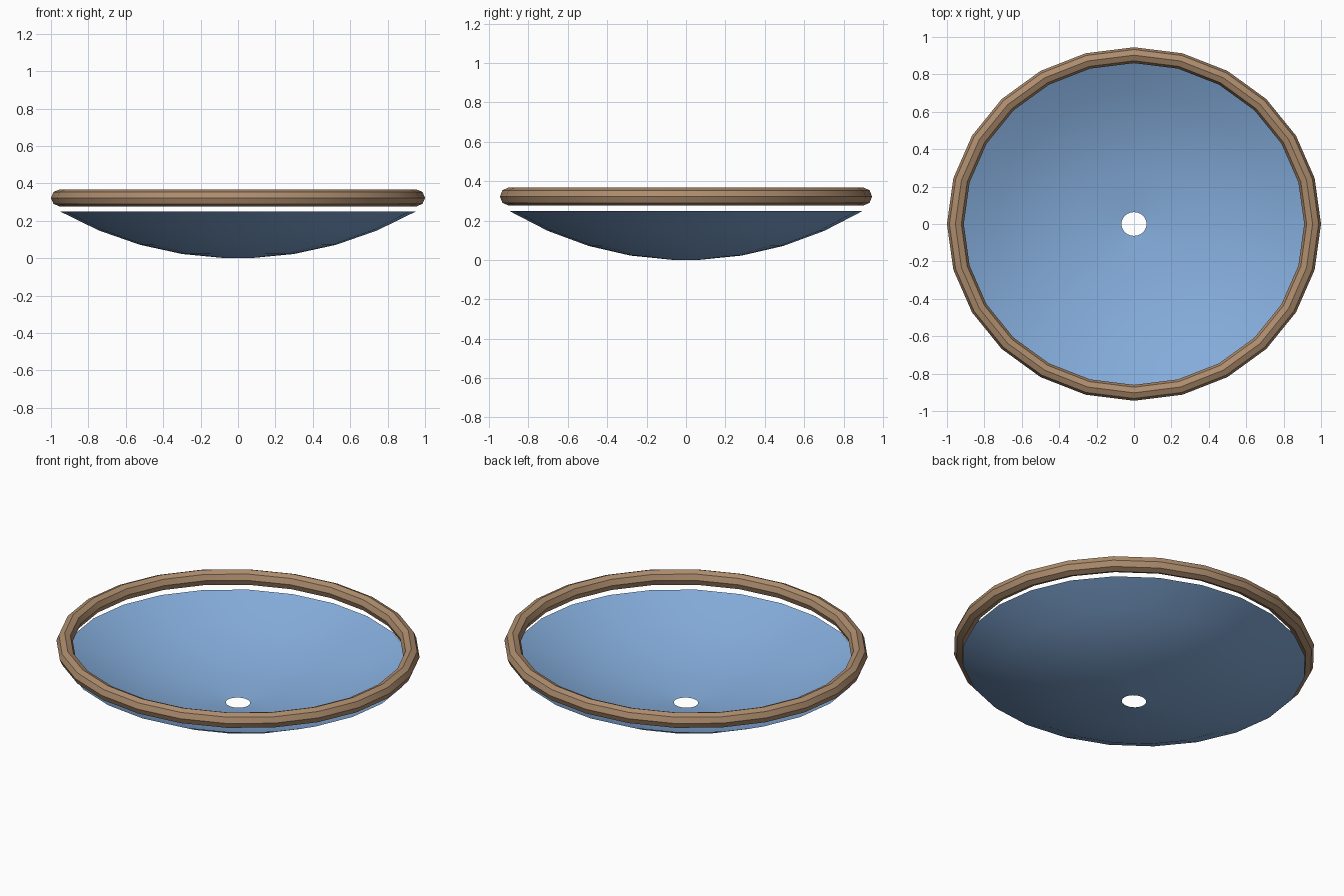
import bpy
import math

if "Cube" in bpy.data.objects:
    bpy.data.objects.remove(bpy.data.objects["Cube"], do_unlink=True)

SEGMENTS = 24
Y_SCALE = 0.945          # the whole dish is slightly oval


def material(name, rgb):
    mat = bpy.data.materials.new(name)
    mat.use_nodes = True
    mat.diffuse_color = (*rgb, 1)
    bsdf = mat.node_tree.nodes["Principled BSDF"]
    bsdf.inputs["Base Color"].default_value = (*rgb, 1)
    bsdf.inputs["Roughness"].default_value = 0.8
    return mat


def lathe(name, profile, mat, closed, sharp_angle):
    """Spin a list of (radius, z) points around z into an oval surface."""
    n = len(profile)
    verts, faces = [], []
    for s in range(SEGMENTS):
        a = math.tau * s / SEGMENTS
        verts += [(r * math.cos(a), r * math.sin(a) * Y_SCALE, z) for r, z in profile]
    for s in range(SEGMENTS):
        here, after = s * n, (s + 1) % SEGMENTS * n
        for i in range(n if closed else n - 1):
            j = (i + 1) % n
            faces.append((here + i, after + i, after + j, here + j))
    mesh = bpy.data.meshes.new(name)
    mesh.from_pydata(verts, [], faces)
    mesh.materials.append(mat)
    obj = bpy.data.objects.new(name, mesh)
    bpy.context.collection.objects.link(obj)
    bpy.ops.object.select_all(action='DESELECT')
    obj.select_set(True)
    bpy.context.view_layer.objects.active = obj
    bpy.ops.object.shade_smooth_by_angle(angle=math.radians(sharp_angle))
    return obj


blue = material("soft blue", (0.23, 0.41, 0.70))
brown = material("wood brown", (0.42, 0.265, 0.155))

# Rim: octagonal tube floating just above the bowl
rim_profile = [(0.955 + 0.045 * math.cos(math.tau * k / 8),
                0.322 + 0.045 * math.sin(math.tau * k / 8)) for k in range(8)]
lathe("rim", rim_profile, brown, True, 30)

# Bowl: thin shallow spherical cap with a round drain hole in the middle
R, START, END, RINGS = 1.93, 2.0, 29.5, 4
bowl_profile = []
for k in range(RINGS + 1):
    t = math.radians(START + (END - START) * k / RINGS)
    bowl_profile.append((R * math.sin(t), R * (1 - math.cos(t))))
base = bowl_profile[0][1]
bowl_profile = [(r, z - base) for r, z in bowl_profile]
bowl = lathe("bowl", bowl_profile[::-1], blue, False, 40)
bowl.data.flip_normals()
